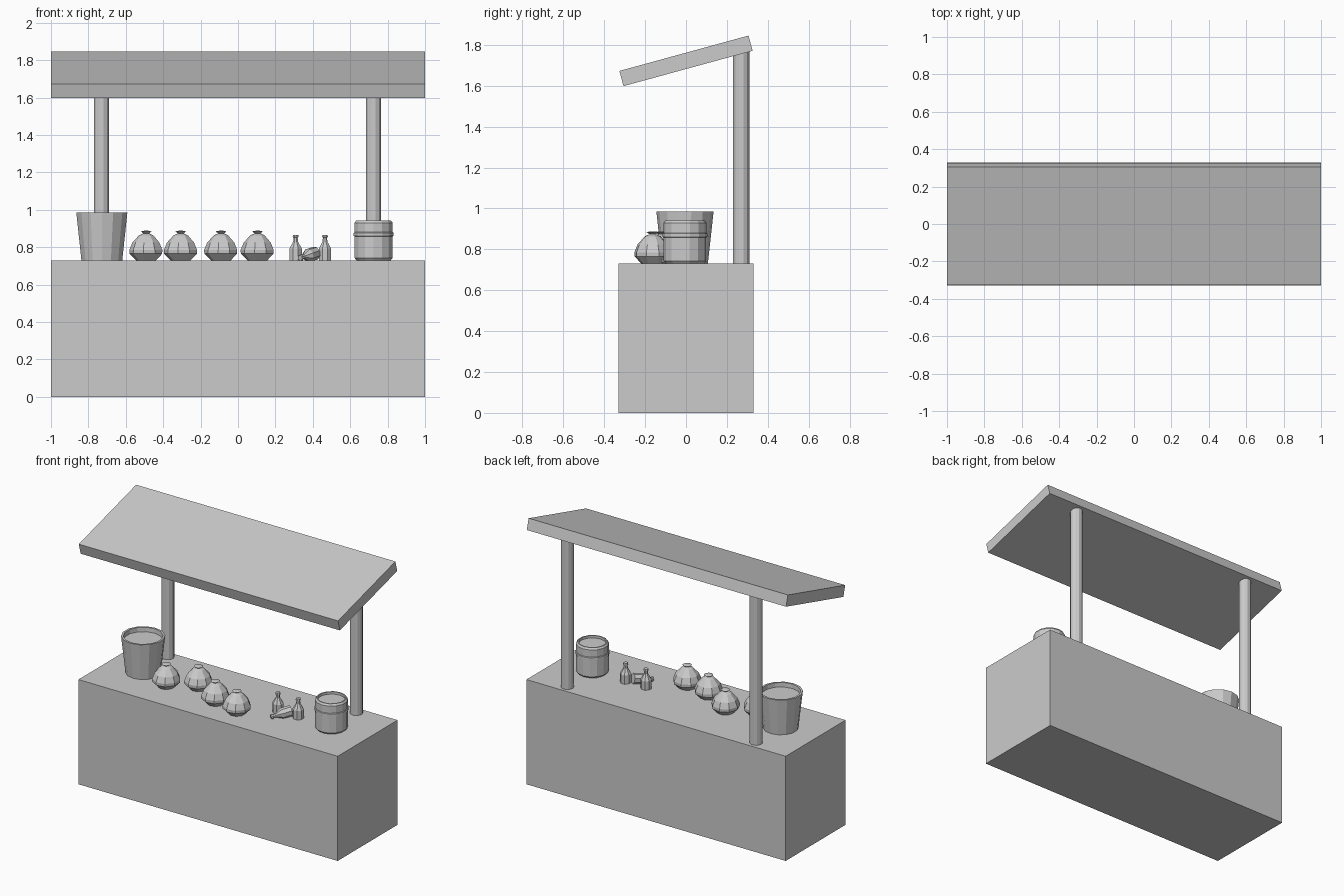
import bpy, bmesh, math
from mathutils import Vector, Matrix

if "Cube" in bpy.data.objects:
    bpy.data.objects.remove(bpy.data.objects["Cube"])

TOP = 0.73  # counter height


def finish(bm, name, matrix):
    bmesh.ops.recalc_face_normals(bm, faces=bm.faces)
    mesh = bpy.data.meshes.new(name)
    bm.to_mesh(mesh)
    bm.free()
    obj = bpy.data.objects.new(name, mesh)
    obj.matrix_world = matrix
    bpy.context.collection.objects.link(obj)
    return obj


def box(name, size, loc, tilt=0):
    bm = bmesh.new()
    bmesh.ops.create_cube(bm, size=1)
    bmesh.ops.scale(bm, vec=size, verts=bm.verts)
    return finish(bm, name, Matrix.Translation(loc) @ Matrix.Rotation(tilt, 4, 'X'))


def lathe(name, profile, sides, loc, rot=None):
    """Stack of rings (radius, height), capped at both ends."""
    bm = bmesh.new()
    rings = []
    for r, z in profile:
        rings.append([bm.verts.new((r * math.cos(a), r * math.sin(a), z))
                      for a in (math.tau * (i + 0.5) / sides for i in range(sides))])
    for lo, hi in zip(rings, rings[1:]):
        for i in range(sides):
            j = (i + 1) % sides
            bm.faces.new((lo[i], lo[j], hi[j], hi[i]))
    bm.faces.new(rings[0][::-1])
    bm.faces.new(rings[-1])
    m = Matrix.Translation(loc)
    return finish(bm, name, m @ rot.to_matrix().to_4x4() if rot else m)


# Counter and sloping roof
box("counter", (2, 0.66, TOP), (0, 0, TOP / 2))
box("roof", (2, 0.655, 0.077), (0, 0, 1.722), math.radians(15.3))

# Rear posts
for side, x in (("left", -0.73), ("right", 0.725)):
    lathe(side + "_post", [(0.041, 0), (0.041, 1.04)], 12, (x, 0.27, TOP))

# Tapered bucket, filled nearly to the rim
lathe("bucket", [(0.112, 0), (0.14, 0.255), (0.126, 0.255), (0.124, 0.225)],
      14, (-0.728, -0.005, TOP))

# Barrel-like pot with a collar and recessed top
lathe("pot", [(0.094, 0), (0.104, 0.012), (0.104, 0.128), (0.109, 0.13),
              (0.109, 0.147), (0.105, 0.15), (0.105, 0.2), (0.096, 0.212),
              (0.088, 0.212), (0.088, 0.195)], 14, (0.725, -0.005, TOP))

# Tied sacks
sack = [(0.055, 0), (0.09, 0.035), (0.091, 0.055), (0.075, 0.094),
        (0.04, 0.133), (0.016, 0.144), (0.03, 0.154), (0.012, 0.158)]
for n, (x, y) in enumerate([(-0.49, -0.09), (-0.305, 0.0), (-0.09, -0.12), (0.105, -0.163)]):
    lathe(f"sack_{n + 1}", sack, 9, (x, y, TOP))

# Bottles: two standing, one lying between them
bottle = [(0.036, 0), (0.036, 0.062), (0.014, 0.1), (0.012, 0.122),
          (0.017, 0.124), (0.015, 0.136)]
lathe("bottle_left", bottle, 8, (0.308, 0, TOP))
lathe("bottle_right", bottle, 8, (0.465, 0, TOP))
direction = Vector((-0.067, -0.09, -0.02))
lathe("bottle_lying", bottle, 8, (0.412, -0.005, TOP + 0.037),
      direction.to_track_quat('Z', 'Y'))
